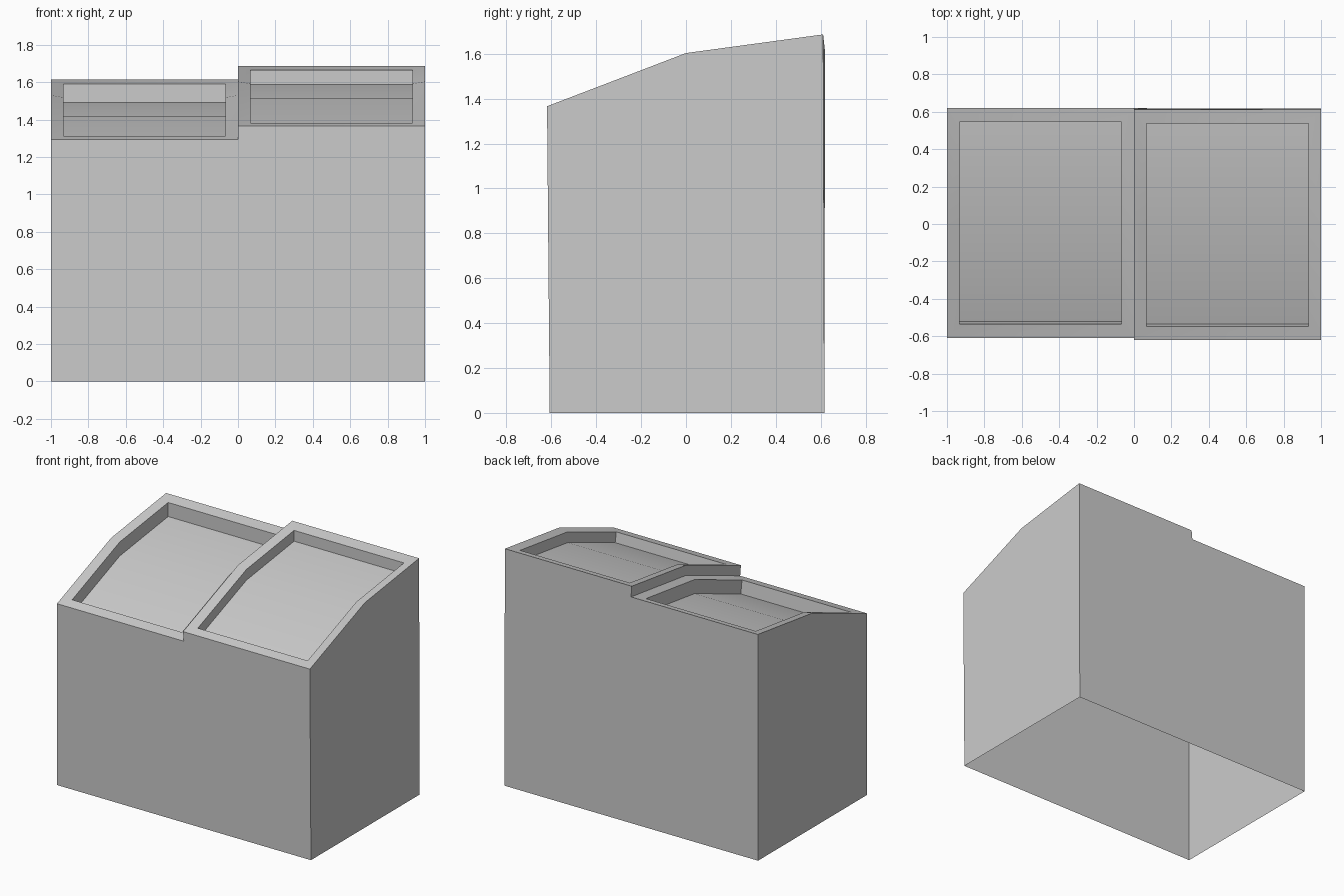
import bpy
import bmesh
from math import radians

cube = bpy.data.objects.get("Cube")
if cube:
    bpy.data.objects.remove(cube, do_unlink=True)

grey = bpy.data.materials.new("plain grey")
grey.use_nodes = True
colour = (0.6, 0.6, 0.6, 1)
grey.diffuse_color = colour
grey.node_tree.nodes["Principled BSDF"].inputs["Base Color"].default_value = colour

RIM = 0.067
RIM_DROP = 0.012
bm = bmesh.new()


def height(profile, y):
    """Height of the bent top at depth y."""
    front, knee, back = profile
    a, b = (front, knee) if y < knee[0] else (knee, back)
    return a[1] + (b[1] - a[1]) * (y - a[0]) / (b[0] - a[0])


def lid(x0, x1, profile, opening, depth):
    """Bent top with a rim and a sunken panel; returns its two edge rows."""
    def row(x, ys, drop):
        return [bm.verts.new((x, y, height(profile, y) - drop)) for y in ys]

    knee = profile[1][0]
    inner_ys = (opening[0], knee, opening[1])
    floor_ys = (opening[0] + 0.013, knee, opening[1])
    outer = [row(x, [p[0] for p in profile], 0) for x in (x0, x1)]
    inner = [row(x, inner_ys, RIM_DROP) for x in (x0 + RIM, x1 - RIM)]
    floor = [row(x, floor_ys, RIM_DROP + depth) for x in (x0 + RIM, x1 - RIM)]

    # rim, then panel walls
    for a, b in ((outer, inner), (inner, floor)):
        for j in (0, 1):
            for i in (0, 1):
                bm.faces.new((a[i][j], a[i][j + 1], b[i][j + 1], b[i][j]))
        for j in (0, 2):
            bm.faces.new((a[0][j], a[1][j], b[1][j], b[0][j]))
    # panel
    for j in (0, 1):
        bm.faces.new((floor[0][j], floor[1][j], floor[1][j + 1], floor[0][j + 1]))
    return outer


# two lids, one higher than the other
low = lid(-1, 0, ((-0.61, 1.294), (0, 1.53), (0.619, 1.613)), (-0.535, 0.546), 0.10)
high = lid(0, 1, ((-0.619, 1.366), (0, 1.603), (0.611, 1.686)), (-0.548, 0.536), 0.077)

# shared shell, open underneath
base = [[bm.verts.new((x, y, 0)) for y in (-0.607, 0.617)] for x in (-1, 1)]
bm.faces.new([base[0][0]] + low[0] + [base[0][1]])
bm.faces.new([base[1][0]] + high[1] + [base[1][1]])
for j, k in ((0, 0), (2, 1)):
    bm.faces.new((base[0][k], low[0][j], low[1][j], high[0][j], high[1][j], base[1][k]))

# step between the lids
for j in (0, 1):
    bm.faces.new((low[1][j], low[1][j + 1], high[0][j + 1], high[0][j]))

bmesh.ops.recalc_face_normals(bm, faces=bm.faces)
mesh = bpy.data.meshes.new("double_bin")
bm.to_mesh(mesh)
bm.free()
mesh.materials.append(grey)
double_bin = bpy.data.objects.new("double_bin", mesh)
bpy.context.collection.objects.link(double_bin)

bpy.ops.object.select_all(action="DESELECT")
double_bin.select_set(True)
bpy.context.view_layer.objects.active = double_bin
bpy.ops.object.shade_smooth_by_angle(angle=radians(30))
